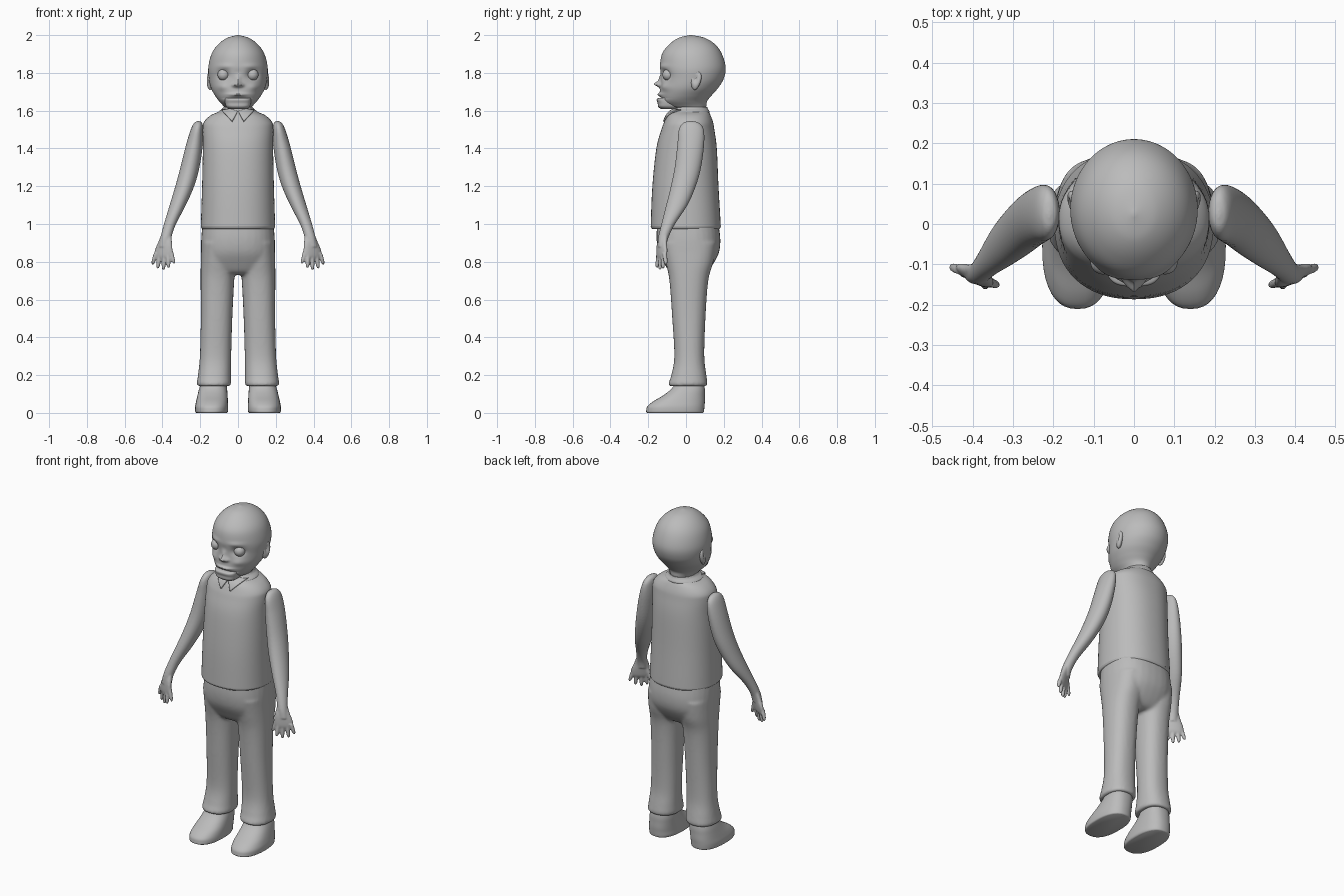
import bpy, bmesh, math
from mathutils import Matrix

cube = bpy.data.objects.get("Cube")
if cube:
    bpy.data.objects.remove(cube)

grey = bpy.data.materials.new("plain_grey")
grey.use_nodes = True
grey.diffuse_color = (0.5, 0.5, 0.5, 1)
grey.node_tree.nodes["Principled BSDF"].inputs["Base Color"].default_value = grey.diffuse_color


def finish(name, bm, angle=50):
    bmesh.ops.recalc_face_normals(bm, faces=bm.faces)
    mesh = bpy.data.meshes.new(name)
    bm.to_mesh(mesh)
    bm.free()
    mesh.materials.append(grey)
    ob = bpy.data.objects.new(name, mesh)
    bpy.context.collection.objects.link(ob)
    bpy.ops.object.select_all(action='DESELECT')
    ob.select_set(True)
    bpy.context.view_layer.objects.active = ob
    bpy.ops.object.shade_smooth_by_angle(angle=math.radians(angle))
    return ob


def spline(a, b, c, d, t):
    return 0.5 * (2 * b + (c - a) * t + (2 * a - 5 * b + 4 * c - d) * t * t
                  + (3 * b - a - 3 * c + d) * t ** 3)


def loft(bm, rows, power=2.0, turn=0.0, n=32, steps=5):
    """Skin through oval sections (z, x0, x1, y0, y1)."""
    fine = []
    for i in range(len(rows) - 1):
        four = [rows[min(max(k, 0), len(rows) - 1)] for k in range(i - 1, i + 3)]
        fine += [[spline(*v, s / steps) for v in zip(*four)] for s in range(steps)]
    fine.append(rows[-1])
    rings = []
    for z, x0, x1, y0, y1 in fine:
        ring = []
        for k in range(n):
            a = math.tau * k / n
            c, s = math.cos(a), math.sin(a)
            u = math.copysign(abs(c) ** (2 / power), c) * (x1 - x0) / 2
            v = math.copysign(abs(s) ** (2 / power), s) * (y1 - y0) / 2
            ring.append(bm.verts.new(((x0 + x1) / 2 + u * math.cos(turn) - v * math.sin(turn),
                                      (y0 + y1) / 2 + u * math.sin(turn) + v * math.cos(turn), z)))
        rings.append(ring)
    for lo, hi in zip(rings, rings[1:]):
        for k in range(n):
            bm.faces.new((lo[k], lo[k - 1], hi[k - 1], hi[k]))
    bm.faces.new(rings[0])
    bm.faces.new(rings[-1])


def centred(rows):
    return [(z, -w, w, y0, y1) for z, w, y0, y1 in rows]


def fuse(ob, voxel, rounds):
    m = ob.modifiers.new("fuse", 'REMESH')
    m.mode, m.voxel_size, m.use_smooth_shade = 'VOXEL', voxel, True
    m = ob.modifiers.new("soften", 'SMOOTH')
    m.factor, m.iterations = 0.5, rounds


def mirror(ob):
    ob.modifiers.new("mirror", 'MIRROR').use_mirror_merge = False


# Head and neck, with the face pushed in and out by soft bumps
bm = bmesh.new()
loft(bm, centred([
    (2.0, .004, .02, .03), (1.985, .058, -.04, .10), (1.95, .106, -.09, .155),
    (1.9, .14, -.127, .19), (1.83, .157, -.138, .21), (1.77, .154, -.134, .2),
    (1.72, .143, -.137, .17), (1.68, .122, -.14, .135), (1.65, .1, -.138, .112),
    (1.625, .078, -.11, .108), (1.61, .07, -.07, .106), (1.56, .068, -.065, .105)]),
    n=112, steps=9)
bumps = [  # x, z, spread x, spread z, outward amount
    (0, 1.74, .016, .014, .03), (0, 1.765, .012, .025, .01), (.02, 1.735, .011, .009, .013),
    (.077, 1.79, .028, .022, -.024), (.07, 1.835, .04, .012, .006),
    (.085, 1.725, .028, .02, .009), (0, 1.686, .045, .007, .013),
    (0, 1.667, .055, .005, -.012), (0, 1.8, .02, .02, -.004)]
for v in bm.verts:
    if v.co.y < 0.0:
        x, z = abs(v.co.x), v.co.z
        push = sum(h * math.exp(-((x - bx) / sx) ** 2 - ((z - bz) / sz) ** 2)
                   for bx, bz, sx, sz, h in bumps)
        v.co.y -= push * min(1, -v.co.y / .05)
finish("head", bm)

# Hinged jaw block
bm = bmesh.new()
loft(bm, centred([
    (1.668, .066, -.142, -.03), (1.664, .069, -.152, -.03), (1.655, .069, -.155, -.03),
    (1.64, .068, -.15, -.03), (1.622, .063, -.148, -.03), (1.61, .05, -.135, -.03)]),
    power=3, n=48)
finish("jaw", bm)

# Eyes
bm = bmesh.new()
bmesh.ops.create_uvsphere(bm, u_segments=24, v_segments=16, radius=.031,
                          matrix=Matrix.Translation((.077, -.094, 1.79)))
mirror(finish("eyes", bm))

# Ears: a flat lobe with a raised rim
bm = bmesh.new()
bmesh.ops.create_uvsphere(bm, u_segments=24, v_segments=16, radius=1)
for v in bm.verts:
    x, y, z = v.co
    dent = .014 * math.exp(-((y + .1) ** 2 + (z - .2) ** 2) / .18) if x > 0 else 0
    v.co = (.148 + .018 * x - dent + .006 * y, .052 + (.028 + .006 * z) * y + .006 * z,
            1.76 + .05 * z)
mirror(finish("ears", bm))

# Sleeveless top
bm = bmesh.new()
loft(bm, centred([
    (1.612, .075, -.06, .108), (1.597, .095, -.078, .118), (1.575, .145, -.098, .13),
    (1.54, .18, -.115, .143), (1.5, .187, -.13, .15), (1.4, .186, -.157, .163),
    (1.2, .19, -.178, .172), (1.01, .196, -.186, .183), (.985, .196, -.185, .183),
    (.974, .188, -.176, .176), (.98, .17, -.15, .16)]), power=2.25, n=64)
torso = finish("top", bm)

# Collar band and its two pointed flaps
bm = bmesh.new()
loft(bm, centred([
    (1.585, .106, -.094, .122), (1.595, .104, -.09, .124), (1.61, .084, -.072, .116),
    (1.62, .076, -.066, .111), (1.616, .068, -.06, .104)]), n=48)
finish("collar_band", bm)

bm = bmesh.new()
corners = [(.002, 1.592), (.03, 1.54), (.085, 1.598), (.045, 1.604)]
bm.faces.new([bm.verts.new((x, -.2, z)) for x, z in corners])
bmesh.ops.subdivide_edges(bm, edges=bm.edges, cuts=7, use_grid_fill=True)
flaps = finish("collar_flaps", bm)
wrap = flaps.modifiers.new("wrap", 'SHRINKWRAP')
wrap.target, wrap.wrap_method, wrap.use_project_y = torso, 'PROJECT', True
wrap.use_negative_direction = wrap.use_positive_direction = True
wrap.wrap_mode, wrap.offset = 'ABOVE_SURFACE', .005
flaps.modifiers.new("cloth", 'SOLIDIFY').thickness = .008
flaps.modifiers["cloth"].offset = 0
mirror(flaps)

# Trousers: hips and two legs fused into one cloth
bm = bmesh.new()
loft(bm, centred([
    (1.0, .188, -.153, .172), (.92, .195, -.156, .182), (.85, .195, -.145, .175),
    (.79, .185, -.115, .145), (.745, .15, -.085, .11), (.73, .1, -.05, .08)]), power=2.4)
leg = [(.9, .01, .194, -.13, .16), (.8, .012, .197, -.108, .145), (.7, .02, .198, -.088, .118),
       (.5, .03, .197, -.073, .103), (.3, .036, .202, -.062, .097), (.2, .037, .212, -.078, .108),
       (.155, .036, .218, -.093, .114), (.142, .042, .212, -.088, .108)]
for rows in (leg, [(z, -b, -a, c, d) for z, a, b, c, d in leg]):
    loft(bm, rows, power=2.3)
fuse(finish("trousers", bm), .009, 6)

# Shoes
bm = bmesh.new()
loft(bm, [
    (.2, .065, .19, -.045, .085), (.15, .06, .2, -.062, .096), (.12, .057, .208, -.085, .1),
    (.09, .055, .215, -.125, .1), (.06, .053, .222, -.175, .1), (.035, .052, .227, -.204, .098),
    (.014, .052, .227, -.21, .096), (.004, .055, .225, -.21, .094), (0, .06, .22, -.205, .09)],
    power=2.4, n=40)
mirror(finish("shoes", bm))

# Arms: sleeve-like limb, palm and fingers fused together
bm = bmesh.new()
loft(bm, [
    (1.545, .205, .215, .015, .035), (1.535, .19, .232, -.015, .07),
    (1.5, .184, .25, -.038, .094), (1.42, .186, .275, -.046, .096),
    (1.3, .204, .305, -.06, .08), (1.2, .232, .332, -.08, .052), (1.1, .276, .362, -.105, .008),
    (1.0, .328, .392, -.13, -.058), (.93, .352, .41, -.147, -.092),
    (.88, .358, .42, -.15, -.105)])
loft(bm, [
    (.94, .352, .41, -.137, -.1), (.9, .345, .428, -.146, -.107),
    (.86, .342, .446, -.146, -.11), (.83, .348, .448, -.144, -.114),
    (.815, .36, .44, -.138, -.12)], turn=.5)
fingers = [  # root and tip
    ((.435, -.113, .845), (.452, -.106, .785)), ((.415, -.122, .835), (.425, -.122, .764)),
    ((.392, -.134, .83), (.395, -.138, .757)), ((.37, -.145, .835), (.368, -.154, .768)),
    ((.362, -.142, .88), (.338, -.152, .79))]
for root, tip in fingers:
    rows = []
    for t, r in ((0, .012), (.5, .0115), (.85, .0095), (1, .004)):
        x, y, z = [a + (b - a) * t for a, b in zip(root, tip)]
        rows.append((z, x - r, x + r, y - r, y + r))
    loft(bm, rows, n=12)
arms = finish("arms", bm)
fuse(arms, .005, 3)
mirror(arms)
